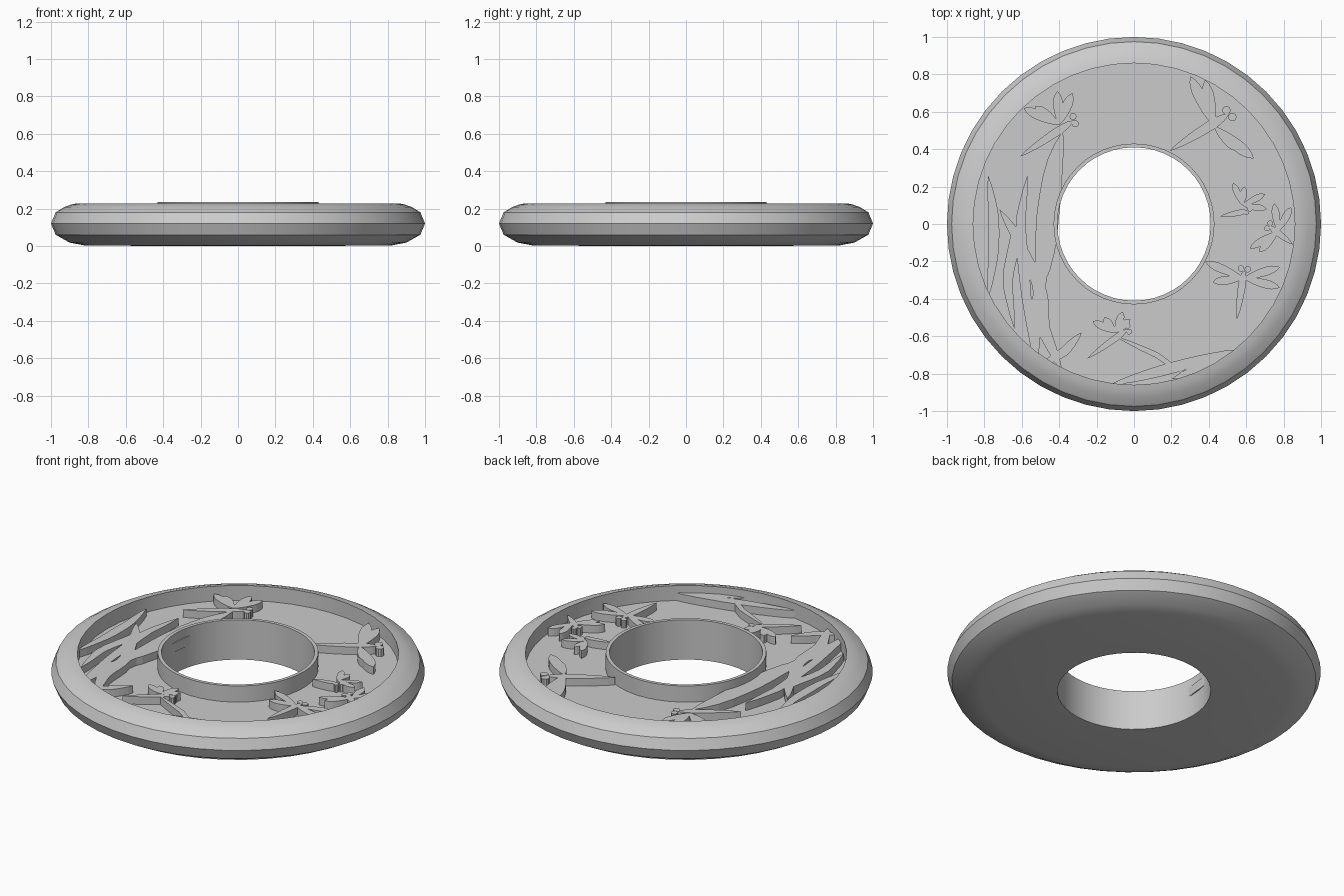
import bpy, bmesh, math
from mathutils import Vector

cube = bpy.data.objects.get("Cube")
if cube:
    bpy.data.objects.remove(cube, do_unlink=True)

grey = bpy.data.materials.new("plain grey")
grey.use_nodes = True
COLOUR = (0.6, 0.6, 0.6, 1)
grey.diffuse_color = COLOUR
grey.node_tree.nodes["Principled BSDF"].inputs["Base Color"].default_value = COLOUR

SEGMENTS = 48
FLOOR, RELIEF_TOP = 0.14, 0.185


def finish(name, bm, smooth=True):
    bmesh.ops.recalc_face_normals(bm, faces=bm.faces)
    mesh = bpy.data.meshes.new(name)
    bm.to_mesh(mesh)
    bm.free()
    mesh.materials.append(grey)
    obj = bpy.data.objects.new(name, mesh)
    bpy.context.collection.objects.link(obj)
    bpy.ops.object.select_all(action="DESELECT")
    obj.select_set(True)
    bpy.context.view_layer.objects.active = obj
    if smooth:
        bpy.ops.object.shade_smooth_by_angle(angle=math.radians(30))
    return obj


def lathe(name, profile):
    """Revolve a closed radius/height profile around z."""
    bm = bmesh.new()
    rings = []
    for i in range(SEGMENTS):
        a = math.tau * i / SEGMENTS
        rings.append([bm.verts.new((r * math.cos(a), r * math.sin(a), z)) for r, z in profile])
    for i, ring in enumerate(rings):
        following = rings[(i + 1) % SEGMENTS]
        for j in range(len(profile)):
            k = (j + 1) % len(profile)
            bm.faces.new((ring[j], following[j], following[k], ring[k]))
    return finish(name, bm)


def prism(bm, outline):
    """Raise a flat outline from just under the floor to the relief height."""
    base = [bm.verts.new((p.x, p.y, FLOOR - 0.01)) for p in outline]
    top = [bm.verts.new((p.x, p.y, RELIEF_TOP)) for p in outline]
    bm.faces.new(base[::-1])
    bm.faces.new(top)
    n = len(outline)
    for i in range(n):
        k = (i + 1) % n
        bm.faces.new((base[i], base[k], top[k], top[i]))


def blade(bm, path, width, peak=0.5, steps=10):
    """Pointed strip along a path, widest at the peak fraction."""
    pts = [Vector(p) for p in path]
    left, right = [], []
    for i in range(steps + 1):
        t = i / steps
        s = t * (len(pts) - 1)
        k = min(int(s), len(pts) - 2)
        centre = pts[k].lerp(pts[k + 1], s - k)
        before, after = pts[max(k - (s == k), 0)], pts[k + 1]
        d = (after - before).normalized()
        u = t / peak / 2 if t < peak else 0.5 + (t - peak) / (1 - peak) / 2
        half = width / 2 * math.sin(math.pi * u) ** 0.7 if 0 < i < steps else 0
        side = Vector((-d.y, d.x)) * half
        left.append(centre + side)
        if half:
            right.append(centre - side)
    prism(bm, left + right[::-1])


def disc(bm, centre, radius, sides=10):
    prism(bm, [Vector(centre) + radius * Vector((math.cos(math.tau * i / sides), math.sin(math.tau * i / sides)))
               for i in range(sides)])


def dragonfly(name, root, tail, eyes, wings, size):
    bm = bmesh.new()
    root, tail, eyes = Vector(root), Vector(tail), Vector(eyes)
    across = (eyes - root).orthogonal().normalized()
    blade(bm, [eyes, tail], 0.045 * size, peak=0.3)
    for tip in wings:
        blade(bm, [root, tip], 0.052 * size, peak=0.65)
    for sign in (-1, 1):
        disc(bm, eyes + across * sign * 0.02 * size, 0.019 * size)
    return finish(name, bm, smooth=False)


# Round tray with a bevelled edge, sunken floor and centre hole
lathe("ring_tray", [
    (0.41, 0), (0.82, 0.003), (0.9, 0.018), (0.975, 0.06), (1, 0.12), (0.975, 0.18),
    (0.93, 0.208), (0.89, 0.222), (0.86, 0.228), (0.86, FLOOR), (0.43, FLOOR), (0.43, 0.235), (0.41, 0.235)])

# Raised dragonflies: root, tail tip, eyes, wing tips, size
flies = [
    ((-.40, .53), (-.61, .36), (-.32, .555), [(-.33, .7), (-.41, .71), (-.59, .62), (-.53, .63)], 1),
    ((.43, .52), (.19, .39), (.51, .59), [(.3, .79), (.38, .77), (.64, .35), (.57, .39)], 1.2),
    ((.58, .1), (.46, .04), (.61, .07), [(.53, .22), (.59, .2), (.7, .16), (.71, .08)], .7),
    ((.77, -.04), (.85, -.11), (.72, -.01), [(.75, .11), (.84, .09), (.62, -.13), (.67, -.15)], .8),
    ((.585, -.29), (.55, -.51), (.59, -.24), [(.38, -.2), (.42, -.31), (.78, -.23), (.78, -.34)], .9),
    ((-.1, -.58), (-.25, -.72), (-.03, -.56), [(-.06, -.47), (-.02, -.51), (-.22, -.52), (-.16, -.5)], .8),
]
for i, fly in enumerate(flies):
    dragonfly(f"dragonfly_{i + 1}", *fly)

# Raised reeds on the side and grass blades by the rim: path, width
plants = {
    "bulrush": [([(-.38, .5), (-.43, .3), (-.46, .05), (-.48, -.2), (-.53, -.4)], .12)],
    "reeds": [
        ([(-.78, .26), (-.75, .05), (-.75, -.15), (-.78, -.4)], .06),
        ([(-.72, .08), (-.63, -.06), (-.68, -.3), (-.64, -.56)], .06),
        ([(-.57, .26), (-.61, .0), (-.58, -.35), (-.53, -.75)], .06),
        ([(-.62, -.05), (-.5, -.35), (-.49, -.55), (-.38, -.8)], .08),
        ([(-.46, -.2), (-.53, -.45), (-.52, -.75)], .06),
    ],
    "grass": [
        ([(-.28, -.58), (-.37, -.68), (-.5, -.76)], .05),
        ([(-.13, -.86), (.2, -.77), (.56, -.67)], .06),
        ([(-.1, -.6), (.12, -.7), (.28, -.81)], .03),
        ([(.2, -.83), (.38, -.76), (.54, -.68)], .05),
    ],
}
for name, blades in plants.items():
    bm = bmesh.new()
    for path, width in blades:
        blade(bm, path, width)
    finish(name, bm, smooth=False)
